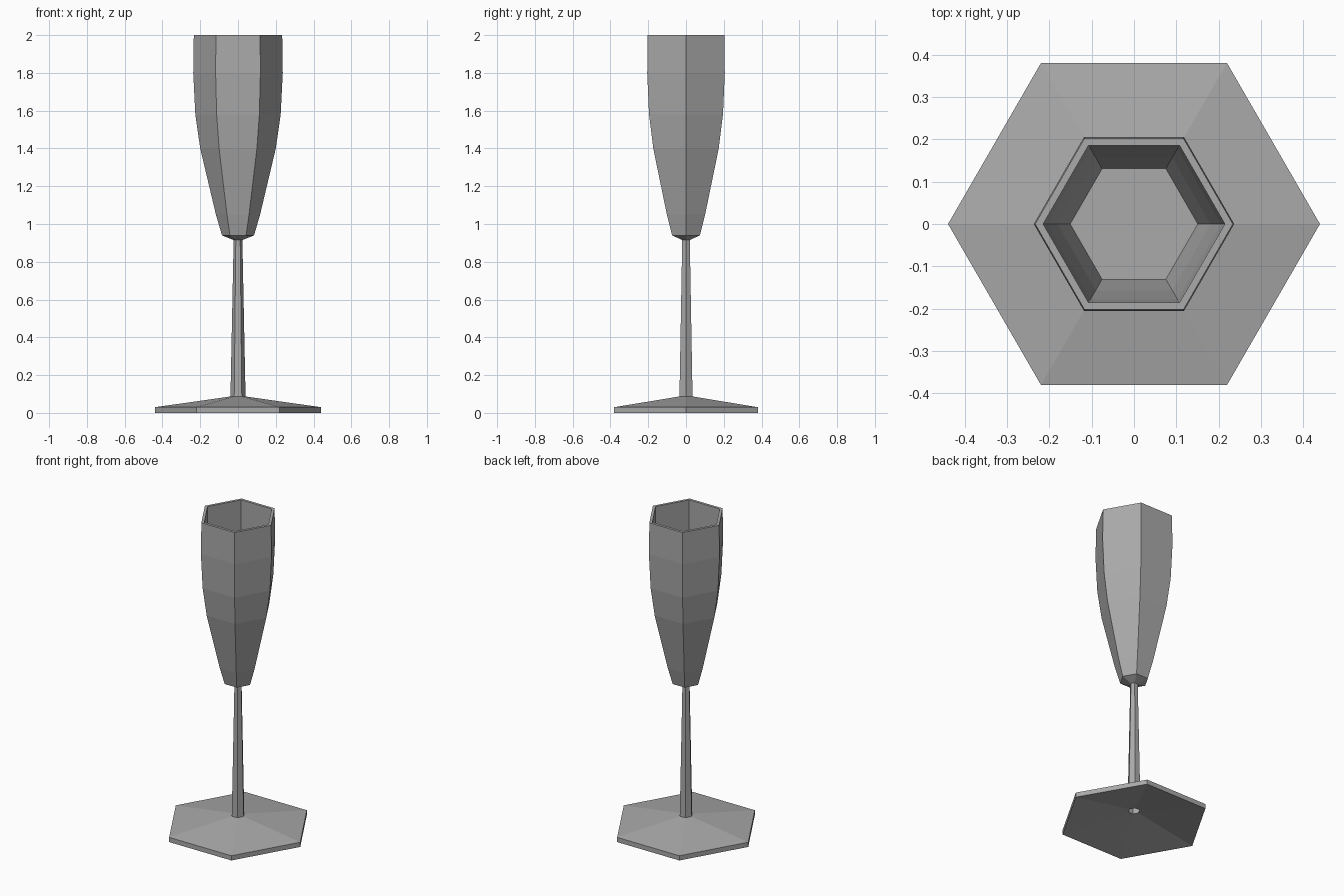
import bpy
import bmesh
from math import cos, sin, pi

SIDES = 6

cube = bpy.data.objects.get("Cube")
if cube:
    bpy.data.objects.remove(cube, do_unlink=True)

grey = bpy.data.materials.new("grey_glass")
grey.use_nodes = True
colour = (0.4, 0.4, 0.4, 1.0)
grey.diffuse_color = colour
grey.node_tree.nodes["Principled BSDF"].inputs["Base Color"].default_value = colour


def lathe(name, profile, cap_end=False):
    """Sweep (radius, height) points around z as a flat-sided hexagon."""
    bm = bmesh.new()
    rings = []
    for r, z in profile:
        angles = [2 * pi * i / SIDES for i in range(SIDES)]
        rings.append([bm.verts.new((r * cos(a), r * sin(a), z)) for a in angles])
    for low, high in zip(rings, rings[1:]):
        for i in range(SIDES):
            j = (i + 1) % SIDES
            bm.faces.new((low[i], low[j], high[j], high[i]))
    if cap_end:
        bm.faces.new(rings[-1])
    mesh = bpy.data.meshes.new(name)
    bm.to_mesh(mesh)
    bm.free()
    mesh.materials.append(grey)
    obj = bpy.data.objects.new(name, mesh)
    bpy.context.collection.objects.link(obj)
    return obj


# Foot: shallow cone, hollow beneath, open in the middle
lathe("foot", [(0.034, 0.07), (0.44, 0), (0.44, 0.03), (0.04, 0.087)])

# Stem: slender taper rising into the bowl
lathe("stem", [(0.034, 0.07), (0.04, 0.087), (0.023, 0.92)], cap_end=True)

# Bowl: outer wall upward, over the rim, then down the inside to a flat floor
outer = [(0.023, 0.915), (0.085, 0.94), (0.117, 1.05), (0.2, 1.4),
         (0.226, 1.58), (0.237, 1.8), (0.234, 2)]
inner = [(0.215, 2), (0.216, 1.8), (0.206, 1.58), (0.181, 1.4), (0.151, 1.27)]
lathe("bowl", outer + inner, cap_end=True)
